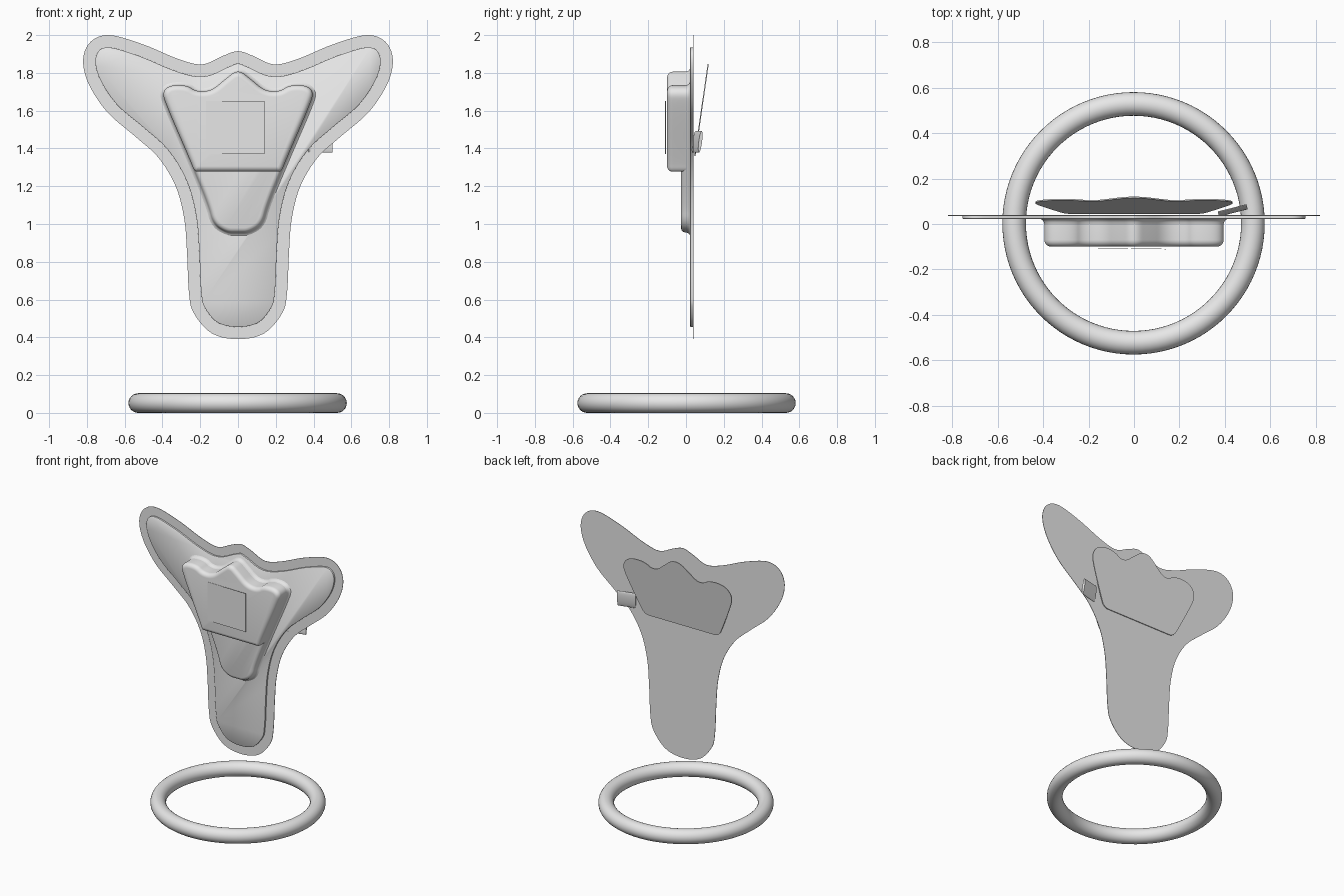
import bpy
import bmesh
import math
from mathutils import Vector

if "Cube" in bpy.data.objects:
    bpy.data.objects.remove(bpy.data.objects["Cube"], do_unlink=True)

grey = bpy.data.materials.new("plain_grey")
grey.use_nodes = True
colour = (0.8, 0.8, 0.8, 1)
grey.diffuse_color = colour
grey.node_tree.nodes["Principled BSDF"].inputs["Base Color"].default_value = colour


def finish(obj, name, angle=40):
    obj.name = name
    mesh = obj.data
    mesh.materials.clear()
    mesh.materials.append(grey)
    for face in mesh.polygons:
        face.use_smooth = True
    mesh.set_sharp_from_angle(angle=math.radians(angle))


def mirrored(half):
    """Close a right-hand half outline, listed from top to bottom."""
    other = [(-x, z) for x, z in reversed(half) if x > 0]
    return [Vector(p) for p in half + other]


def spline(points, steps=5):
    """Smooth closed curve passing through every point."""
    out, n = [], len(points)
    for i in range(n):
        a, b, c, d = (points[(i + k) % n] for k in (-1, 0, 1, 2))
        for s in range(steps):
            t = s / steps
            out.append(0.5 * (2 * b + (c - a) * t
                              + (2 * a - 5 * b + 4 * c - d) * t ** 2
                              + (3 * b - a - 3 * c + d) * t ** 3))
    return out


def rounded(points, passes=3):
    """Closed polygon with its corners cut round."""
    for _ in range(passes):
        out = []
        for i, p in enumerate(points):
            q = points[(i + 1) % len(points)]
            out += [p.lerp(q, 0.25), p.lerp(q, 0.75)]
        points = out
    return points


def offset(points, amount):
    out, n = [], len(points)
    for i, p in enumerate(points):
        t = (points[(i + 1) % n] - points[i - 1]).normalized()
        out.append(p + Vector((-t.y, t.x)) * amount)
    return out


def loft(name, outline, rings, slope=0, pivot=0):
    """Skin the outline through (offset, y) rings and cap both ends."""
    bm = bmesh.new()
    loops = []
    for amount, y in rings:
        loops.append([bm.verts.new((p.x, y + slope * (p.y - pivot), p.y))
                      for p in offset(outline, amount)])
    n = len(outline)
    for a, b in zip(loops, loops[1:]):
        for i in range(n):
            j = (i + 1) % n
            bm.faces.new((a[i], a[j], b[j], b[i]))
    bm.faces.new(loops[0])
    bm.faces.new(loops[-1])
    bmesh.ops.recalc_face_normals(bm, faces=bm.faces)
    mesh = bpy.data.meshes.new(name)
    bm.to_mesh(mesh)
    bm.free()
    obj = bpy.data.objects.new(name, mesh)
    bpy.context.collection.objects.link(obj)
    finish(obj, name)


# Thin adhesive sheet and the pad lying on its front
sheet = spline(mirrored([
    (0, 1.915), (0.08, 1.89), (0.19, 1.845), (0.32, 1.875), (0.5, 1.95),
    (0.68, 2.0), (0.78, 1.965), (0.82, 1.87), (0.79, 1.74), (0.69, 1.59),
    (0.54, 1.46), (0.42, 1.35), (0.33, 1.2), (0.285, 1.03), (0.27, 0.85),
    (0.26, 0.64), (0.235, 0.53), (0.14, 0.422), (0, 0.39)]))
loft("adhesive_sheet", sheet, [(0, 0.039), (0, 0.036)])
loft("front_pad", sheet, [(-0.065, 0.036), (-0.065, 0.024), (-0.069, 0.021)])

# Housing: low tongue and tall block share the same crown edge
crown = [(0, 1.82), (0.07, 1.765), (0.14, 1.705), (0.22, 1.70),
         (0.27, 1.735), (0.36, 1.735), (0.40, 1.70), (0.385, 1.64)]
tongue = rounded(mirrored(crown + [(0.25, 1.33), (0.155, 1.1), (0.13, 1.0),
                                   (0.06, 0.955), (0, 0.955)]))
loft("housing_tongue", tongue,
     [(0.018, 0.022), (0.008, 0.017), (0.002, 0.008), (0, -0.003),
      (-0.004, -0.015), (-0.012, -0.023), (-0.024, -0.027)])

block = rounded(mirrored(crown + [(0.25, 1.33), (0.231, 1.277), (0.2, 1.277)]))
arc = [math.radians(a) for a in range(0, 91, 15)]
loft("housing_block", block,
     [(0, 0.01)] + [(0.03 * (math.cos(a) - 1), -0.07 - 0.03 * math.sin(a))
                    for a in arc])

# Thin window plate on the front of the block
bpy.ops.mesh.primitive_cube_add(size=1, location=(-0.015, -0.108, 1.51))
window = bpy.context.object
window.scale = (0.31, 0.002, 0.28)
window.rotation_euler.z = -0.015
finish(window, "window_plate")

# Tilted release flap on the back
flap = rounded(mirrored(crown + [(0.285, 1.42), (0.272, 1.4), (0.25, 1.4)]))
loft("release_flap", flap, [(0.04, 0.05), (0.04, 0.044)], slope=0.145, pivot=1.36)

# Small pull tab beside the flap
bpy.ops.mesh.primitive_cylinder_add(vertices=32, radius=1, depth=1)
tab = bpy.context.object
for v in tab.data.vertices:
    x, y, z = v.co
    v.co = (z * 0.13, y * 0.009, x * 0.058)
tab.location = (0.435, 0.06, 1.435)
tab.rotation_euler = (-0.13, 0, 0.25)
finish(tab, "pull_tab")

# Loose ring on the ground
bpy.ops.mesh.primitive_torus_add(major_radius=0.526, minor_radius=0.052,
                                 major_segments=96, minor_segments=24,
                                 location=(-0.002, 0.003, 0.052))
finish(bpy.context.object, "ground_ring")
